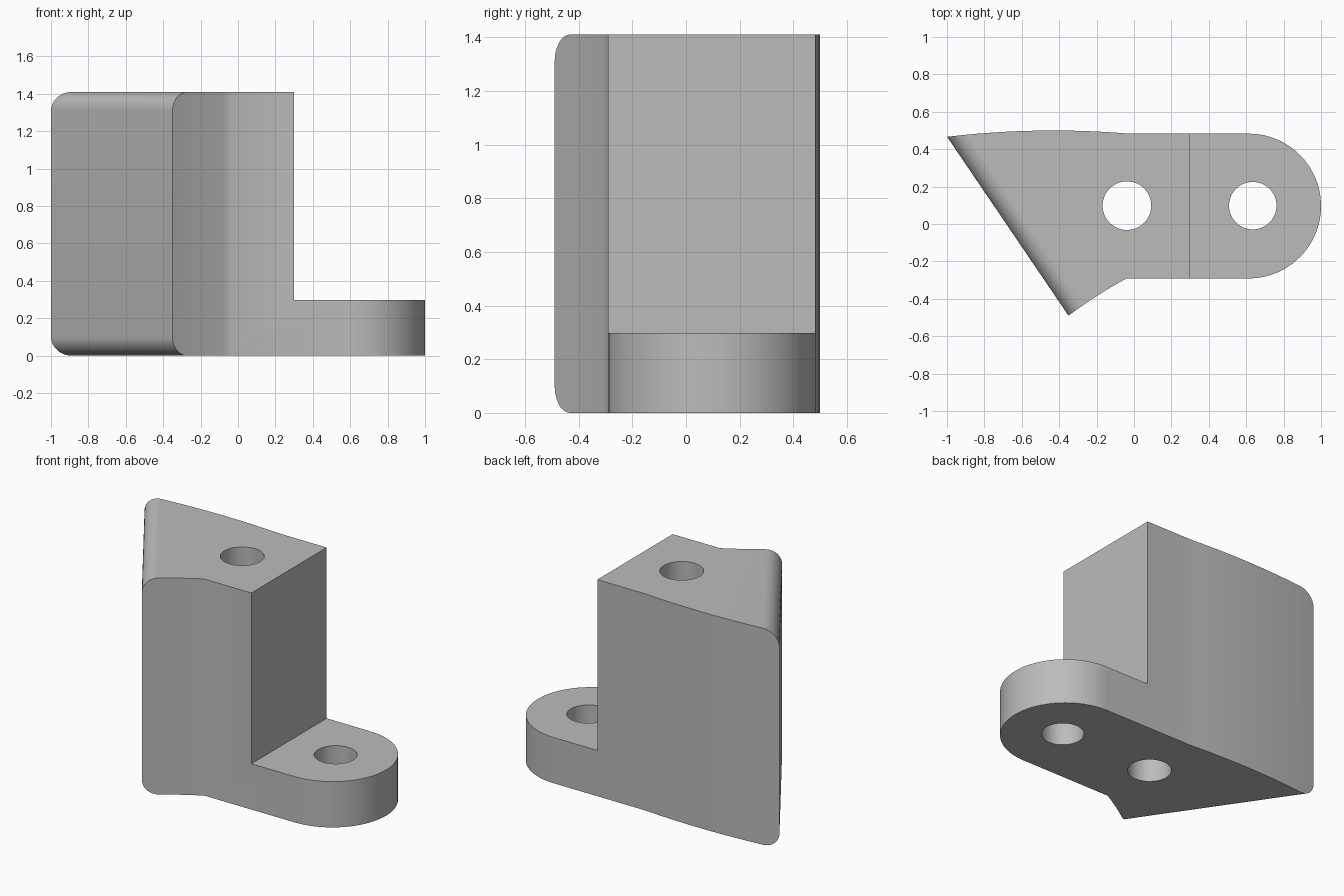
import bpy
import bmesh
from math import pi, sin, cos
from mathutils import Vector

cube = bpy.data.objects.get("Cube")
if cube:
    bpy.data.objects.remove(cube, do_unlink=True)

HEIGHT, STEP_Z, STEP_X = 1.41, 0.298, 0.3
MID_Y, HALF_W = 0.096, 0.387
FILLET = 0.1

grey = bpy.data.materials.new("plain grey")
grey.use_nodes = True
grey.diffuse_color = (0.5, 0.5, 0.5, 1)
grey.node_tree.nodes["Principled BSDF"].inputs["Base Color"].default_value = (0.5, 0.5, 0.5, 1)


def prism(name, loop, offset):
    """Solid made by sweeping a closed loop of points along an offset."""
    bm = bmesh.new()
    face = bm.faces.new([bm.verts.new(p) for p in loop])
    swept = bmesh.ops.extrude_face_region(bm, geom=[face])["geom"]
    verts = [v for v in swept if isinstance(v, bmesh.types.BMVert)]
    bmesh.ops.translate(bm, verts=verts, vec=offset)
    bmesh.ops.recalc_face_normals(bm, faces=bm.faces)
    mesh = bpy.data.meshes.new(name)
    bm.to_mesh(mesh)
    bm.free()
    mesh.materials.append(grey)
    obj = bpy.data.objects.new(name, mesh)
    bpy.context.collection.objects.link(obj)
    return obj


def arc(cx, cy, r, start, end, n):
    angles = [start + (end - start) * i / n for i in range(n + 1)]
    return [(cx + r * cos(a), cy + r * sin(a)) for a in angles]


def combine(target, tool, operation):
    mod = target.modifiers.new(operation, "BOOLEAN")
    mod.object, mod.operation, mod.solver = tool, operation, "EXACT"
    bpy.context.view_layer.objects.active = target
    bpy.ops.object.modifier_apply(modifier=mod.name)
    bpy.data.objects.remove(tool, do_unlink=True)


# Plan outline: rounded nose, gently bowed back, flared front
outline = arc(1 - HALF_W, MID_Y, HALF_W, -pi / 2, pi / 2, 40)
for i in range(17):
    x = -0.04 - 1.06 * i / 16
    outline.append((x, 0.5 - (x + 0.43) ** 2 / 9.6))
a, b, c = Vector((-0.43, -0.549)), Vector((-0.22, -0.388)), Vector((-0.04, MID_Y - HALF_W))
for i in range(11):
    t = i / 10
    outline.append(tuple(a * (1 - t) ** 2 + b * 2 * t * (1 - t) + c * t * t))
bracket = prism("bracket_body", [(x, y, -0.1) for x, y in outline], (0, 0, HEIGHT + 0.2))

# Slanted end face with rounded top and bottom edges
corner = Vector((-1, 0.467, 0))
along = (Vector((-0.35, -0.49, 0)) - corner).normalized()
inward = Vector((-along.y, along.x, 0))
section = [(3, 0), (3, HEIGHT)]
section += arc(FILLET, HEIGHT - FILLET, FILLET, pi / 2, pi, 12)
section += arc(FILLET, FILLET, FILLET, pi, 1.5 * pi, 12)
start = corner - along * 3
envelope = prism("rounded_envelope",
                 [start + inward * d + Vector((0, 0, z)) for d, z in section], along * 7)
combine(bracket, envelope, "INTERSECT")

# Step down to the thin foot
step = prism("step_cutter", [(STEP_X, -1, STEP_Z), (2, -1, STEP_Z),
                             (2, 1, STEP_Z), (STEP_X, 1, STEP_Z)], (0, 0, 2))
combine(bracket, step, "DIFFERENCE")

# Two vertical through holes
for x, r in ((-0.038, 0.13), (0.635, 0.127)):
    ring = arc(x, 0.098, r, 0, 2 * pi, 48)[:-1]
    hole = prism("hole_cutter", [(px, py, -0.5) for px, py in ring], (0, 0, 3))
    combine(bracket, hole, "DIFFERENCE")

# Smooth curved walls, keep hard edges
bpy.ops.object.select_all(action="DESELECT")
bracket.select_set(True)
bpy.context.view_layer.objects.active = bracket
bpy.ops.object.shade_smooth_by_angle(angle=pi / 6)
